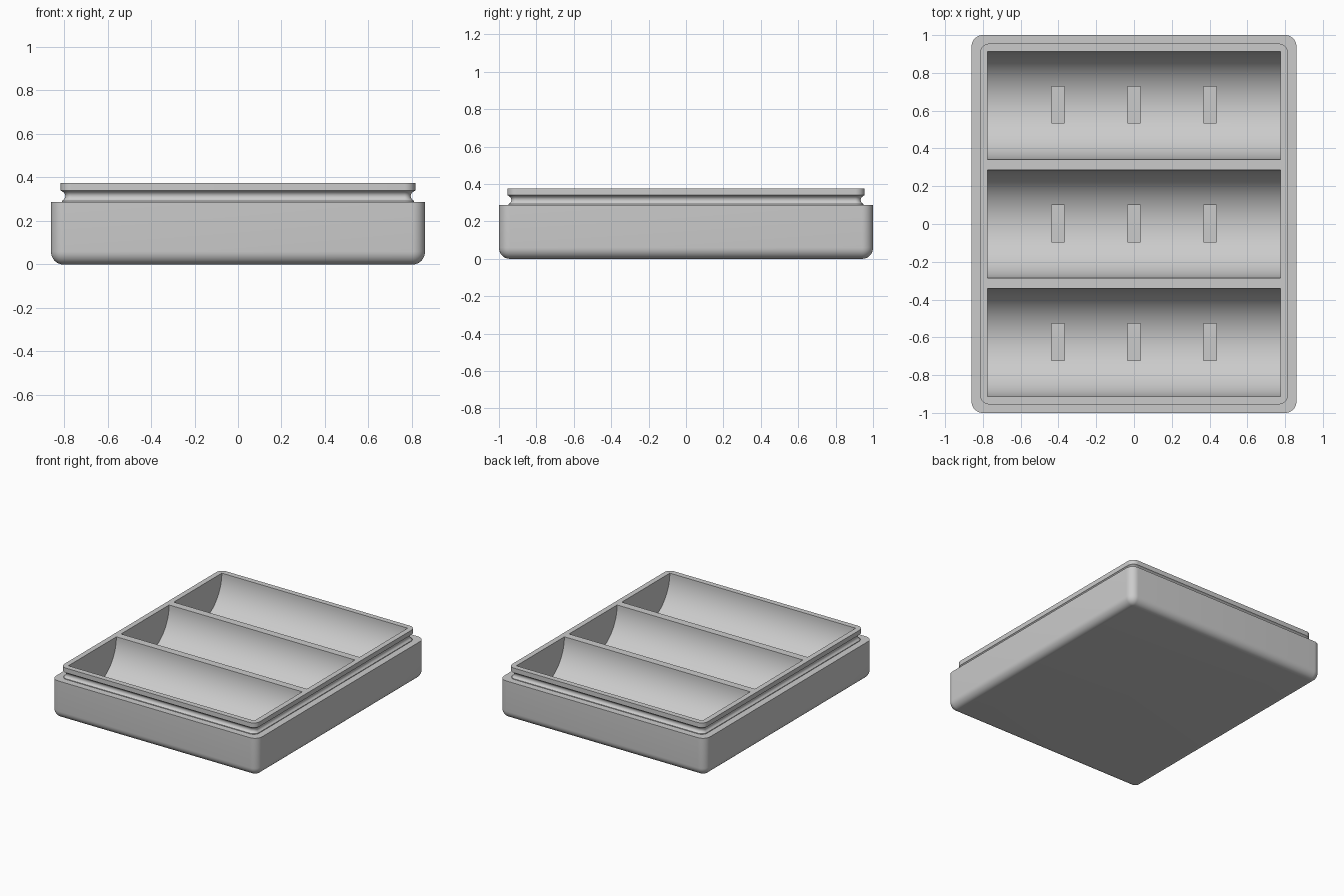
import bpy
import bmesh
from math import sin, cos, pi, radians

if "Cube" in bpy.data.objects:
    bpy.data.objects.remove(bpy.data.objects["Cube"])

HALF_X, HALF_Y = 0.86, 1.0
TOP, LEDGE = 0.375, 0.287
FILLET = 0.06
TROUGH_R, TROUGH_HALF, TROUGH_GAP = 0.286, 0.775, 0.628

grey = bpy.data.materials.new("plain grey")
grey.use_nodes = True
grey.diffuse_color = (0.6, 0.6, 0.6, 1)
grey.node_tree.nodes["Principled BSDF"].inputs["Base Color"].default_value = (0.6, 0.6, 0.6, 1)


def finish(name, bm):
    bmesh.ops.recalc_face_normals(bm, faces=bm.faces)
    mesh = bpy.data.meshes.new(name)
    bm.to_mesh(mesh)
    bm.free()
    mesh.materials.append(grey)
    obj = bpy.data.objects.new(name, mesh)
    bpy.context.collection.objects.link(obj)
    return obj


def rounded_ring(bm, inset, radius, z, steps=10):
    """Loop of vertices around a rounded rectangle."""
    cx, cy = HALF_X - inset - radius, HALF_Y - inset - radius
    ring = []
    for quarter, (sx, sy) in enumerate([(1, 1), (-1, 1), (-1, -1), (1, -1)]):
        for i in range(steps + 1):
            a = (quarter + i / steps) * pi / 2
            ring.append(bm.verts.new((sx * cx + radius * cos(a), sy * cy + radius * sin(a), z)))
    return ring


def prism(bm, profile, half_length, x=0):
    """Extrude a (y, z) profile along x."""
    ends = [[bm.verts.new((x + s * half_length, y, z)) for y, z in profile] for s in (-1, 1)]
    for end in ends:
        bm.faces.new(end)
    n = len(profile)
    for i in range(n):
        j = (i + 1) % n
        bm.faces.new((ends[0][i], ends[0][j], ends[1][j], ends[1][i]))


def cut(target, cutter):
    mod = target.modifiers.new("cut", "BOOLEAN")
    mod.operation = "DIFFERENCE"
    mod.solver = "EXACT"
    mod.object = cutter
    bpy.context.view_layer.objects.active = target
    bpy.ops.object.modifier_apply(modifier=mod.name)
    bpy.data.objects.remove(cutter)


# Outer shell levels (inset, corner radius, z): bottom fillet, ledge, grooved lip
levels = []
for i in range(9):
    a = i / 8 * pi / 2
    inset = (FILLET - 0.004) * (1 - sin(a))
    levels.append((inset, FILLET - inset, FILLET * (1 - cos(a))))
levels += [(0, FILLET, LEDGE), (0.05, 0.045, LEDGE)]
for i in range(7):
    t = i / 6
    depth = 0.016 * sin(pi * t) ** 0.6 if 0 < t < 1 else 0
    levels.append((0.05 + depth, 0.045 - depth, 0.292 + 0.045 * t))
levels += [(0.045, 0.05, 0.34), (0.045, 0.05, TOP)]

bm = bmesh.new()
rings = [rounded_ring(bm, *level) for level in levels]
for low, high in zip(rings, rings[1:]):
    for i in range(len(low)):
        j = (i + 1) % len(low)
        bm.faces.new((low[i], low[j], high[j], high[i]))
bm.faces.new(rings[0][::-1])
bm.faces.new(rings[-1])
tray = finish("tray", bm)

# Three half-round troughs
bm = bmesh.new()
for row in (-1, 0, 1):
    yc = row * TROUGH_GAP
    arc = [(yc - TROUGH_R * cos(i / 48 * pi), TOP - TROUGH_R * sin(i / 48 * pi)) for i in range(49)]
    prism(bm, [(yc - TROUGH_R, TOP + 0.1)] + arc + [(yc + TROUGH_R, TOP + 0.1)], TROUGH_HALF)
cut(tray, finish("trough_cutter", bm))

# Flat-bottomed slots in the trough floors
bm = bmesh.new()
for row in (-1, 0, 1):
    for column in (-1, 0, 1):
        y = row * TROUGH_GAP + 0.003
        box = [(y - 0.097, 0.07), (y + 0.097, 0.07), (y + 0.097, 0.2), (y - 0.097, 0.2)]
        prism(bm, box, 0.035, column * 0.402)
cut(tray, finish("slot_cutter", bm))

# Smooth curves, sharp edges
bpy.ops.object.select_all(action="DESELECT")
tray.select_set(True)
bpy.context.view_layer.objects.active = tray
bpy.ops.object.shade_smooth_by_angle(angle=radians(30))
